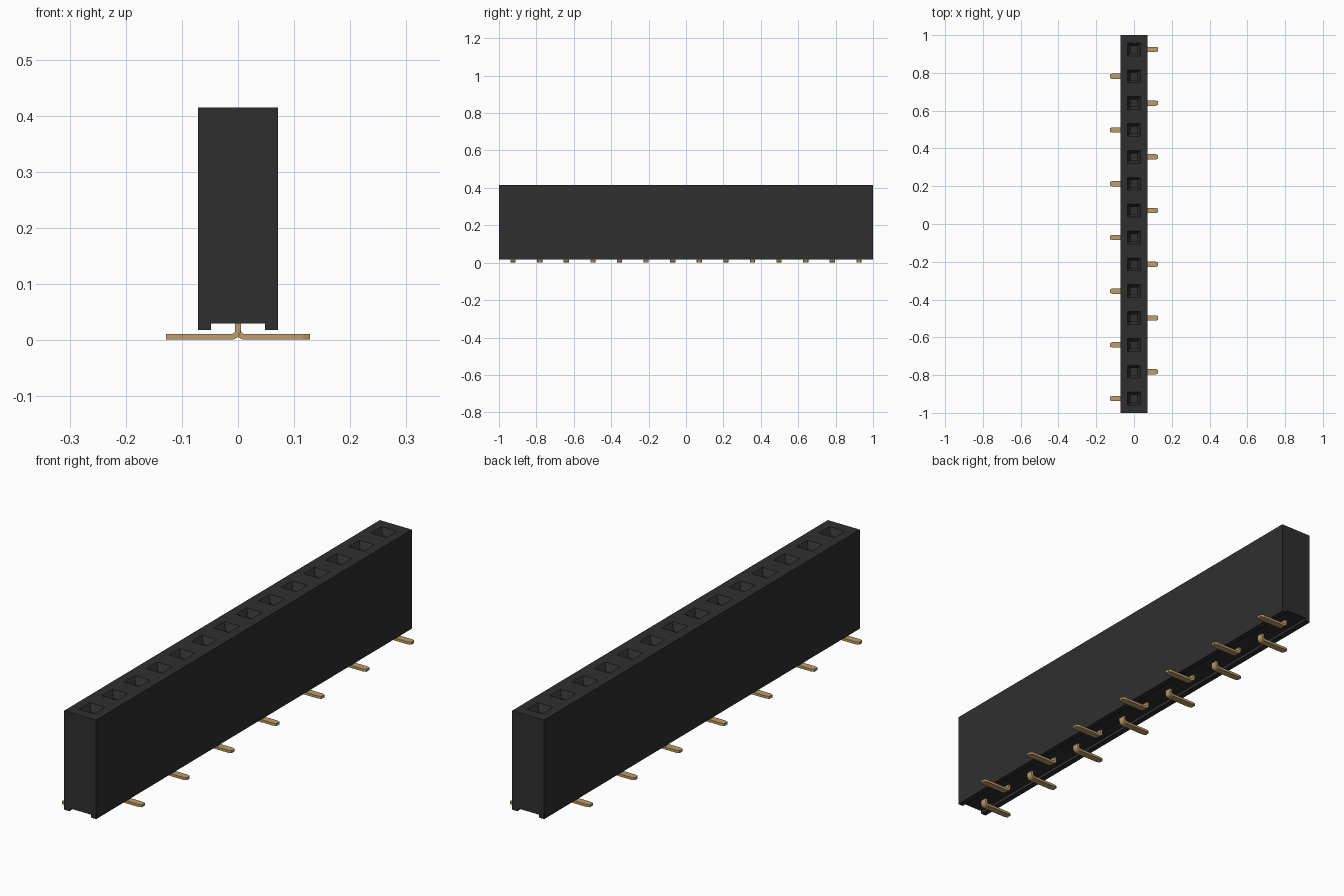
import bpy, bmesh, math

cube = bpy.data.objects.get("Cube")
if cube:
    bpy.data.objects.remove(cube, do_unlink=True)

COUNT, PITCH = 14, 0.1422
HALF_W, TOP, BOTTOM = 0.071, 0.415, 0.018
CENTRES = [(i - (COUNT - 1) / 2) * PITCH for i in range(COUNT)]


def material(name, rgb, rough):
    m = bpy.data.materials.new(name)
    m.use_nodes = True
    m.diffuse_color = (*rgb, 1)
    bsdf = m.node_tree.nodes["Principled BSDF"]
    bsdf.inputs["Base Color"].default_value = (*rgb, 1)
    bsdf.inputs["Roughness"].default_value = rough
    return m


black = material("black plastic", (0.028, 0.028, 0.028), 0.6)
gold = material("gold contact", (0.50, 0.34, 0.15), 0.5)


def finish(bm, name, mat):
    bmesh.ops.remove_doubles(bm, verts=bm.verts, dist=1e-5)
    bmesh.ops.recalc_face_normals(bm, faces=bm.faces)
    me = bpy.data.meshes.new(name)
    bm.to_mesh(me)
    bm.free()
    me.materials.append(mat)
    ob = bpy.data.objects.new(name, me)
    bpy.context.collection.objects.link(ob)
    return ob


# Housing: a grooved profile run along y, with a funnelled socket in each cell
def housing():
    bm = bmesh.new()
    profile = [(HALF_W, TOP), (HALF_W, BOTTOM), (0.048, BOTTOM), (0.048, 0.03),
               (-0.048, 0.03), (-0.048, BOTTOM), (-HALF_W, BOTTOM), (-HALF_W, TOP)]

    def face(points):
        bm.faces.new([bm.verts.new(p) for p in points])

    def rect(hx, y0, y1, z):
        return [(-hx, y0, z), (hx, y0, z), (hx, y1, z), (-hx, y1, z)]

    cuts = [-1] + [c + PITCH / 2 for c in CENTRES[:-1]] + [1]
    for c, y0, y1 in zip(CENTRES, cuts, cuts[1:]):
        # Outer walls and underside
        for (xa, za), (xb, zb) in zip(profile, profile[1:]):
            face([(xa, y0, za), (xb, y0, zb), (xb, y1, zb), (xa, y1, za)])
        # Top rim, funnel, shaft and floor
        rings = [rect(HALF_W, y0, y1, TOP)]
        for h, z in ((0.034, TOP), (0.019, TOP - 0.025), (0.019, 0.12)):
            rings.append(rect(h, c - h, c + h, z))
        for a, b in zip(rings, rings[1:]):
            for k in range(4):
                n = (k + 1) % 4
                face([a[k], a[n], b[n], b[k]])
        face(rings[-1])
    for y in (-1, 1):
        face([(x, y, z) for x, z in profile])
    return finish(bm, "housing", black)


# Pin: a flat strip coming down from the housing and bending outwards
def pin(name, y, side):
    bm = bmesh.new()
    t, r, z0, tip, w = 0.010, 0.007, 0.001, 0.128, 0.014
    cx, cz = -t / 2 + r + t, z0 + r + t
    arc = [math.pi + math.pi / 2 * k / 6 for k in range(7)]
    inner = [(cx + r * math.cos(a), cz + r * math.sin(a)) for a in arc]
    outer = [(cx + (r + t) * math.cos(a), cz + (r + t) * math.sin(a)) for a in arc]
    path = [(t / 2, 0.06)] + inner + [(tip - 0.012, z0 + t), (tip, z0 + t)]
    back = [(-t / 2, 0.06)] + outer + [(tip - 0.012, z0), (tip, z0)]
    rings = []
    for (xa, za), (xb, zb) in zip(path, back):
        h = w * 0.65 if xa == tip else w
        rings.append([bm.verts.new((side * x, y + s, z)) for x, s, z in
                      ((xa, -h, za), (xa, h, za), (xb, h, zb), (xb, -h, zb))])
    for a, b in zip(rings, rings[1:]):
        for k in range(4):
            n = (k + 1) % 4
            bm.faces.new((a[k], a[n], b[n], b[k]))
    bm.faces.new(rings[0])
    bm.faces.new(rings[-1])
    return finish(bm, name, gold)


# Contact: four slim spring tips standing on the socket floor
def contact(name, y):
    bm = bmesh.new()
    for sx in (-1, 1):
        for sy in (-1, 1):
            made = bmesh.ops.create_cube(bm, size=1)["verts"]
            bmesh.ops.scale(bm, vec=(0.003, 0.003, 0.14), verts=made)
            bmesh.ops.translate(bm, vec=(sx * 0.01, y + sy * 0.01, 0.19), verts=made)
    return finish(bm, name, gold)


housing()
for i, y in enumerate(CENTRES):
    pin(f"pin_{i + 1}", y, 1 if i % 2 else -1)
    contact(f"contact_{i + 1}", y)
